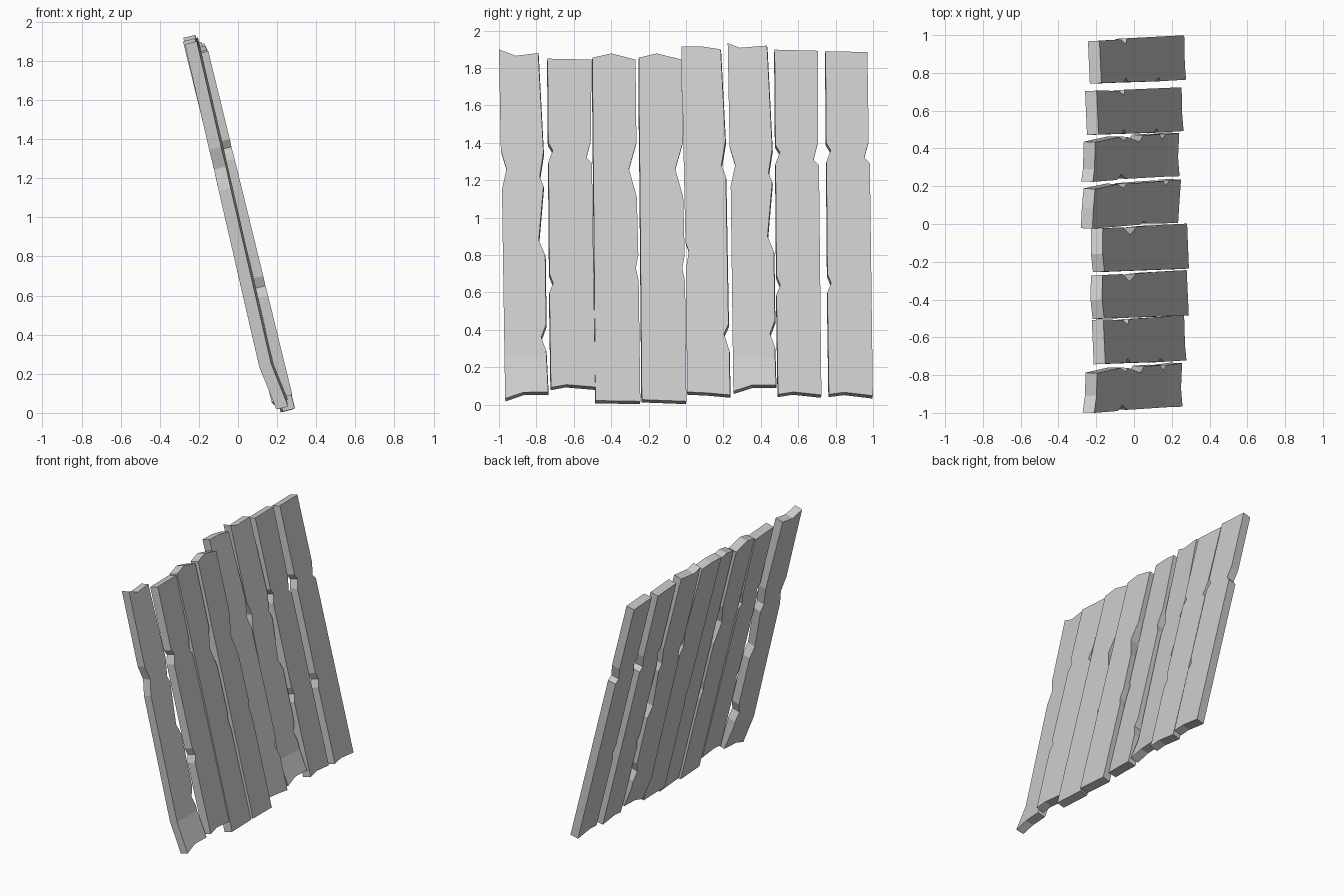
import bpy, bmesh
from mathutils import Vector

THICK = 0.063
LEAN = 0.245

# Edge silhouettes (y offset, z): left edge runs upward, right edge runs upward
EDGES = {
    "chipped": ([(.010, .60), (.030, .65), (.010, .70), (.005, 1.30), (.028, 1.36), (.004, 1.40)],
                [(.237, 1.29), (.208, 1.32), (.231, 1.41)]),
    "bent": ([(.016, 1.15), (.040, 1.26), (.010, 1.36)],
             [(.252, .29), (.226, .36), (.252, .43), (.247, .80), (.213, .88),
              (.238, 1.17), (.218, 1.22), (.238, 1.35)]),
    "gouged": ([(.005, 1.27), (.003, 1.40)],
               [(.247, .66), (.232, .73), (.245, .80), (.237, 1.11), (.195, 1.26), (.235, 1.40)]),
    "worn": ([(.027, .74), (.040, .82), (.022, .87)],
             [(.257, .29), (.228, .38), (.252, .43), (.238, 1.22), (.214, 1.28), (.236, 1.41)]),
}

# edge style, y origin, edge z shift, x at the foot, twist, bottom points (left to right), top points (right to left)
PLANKS = [
    ("bent", -1.0, 0, .275, .05,
     [(.033, .033), (.13, .066), (.263, .068)], [(.21, 1.88), (.09, 1.865), (0, 1.90)]),
    ("chipped", -.74, 0, .295, -.05,
     [(.018, .092), (.10, .107), (.256, .094)], [(.235, 1.845), (0, 1.85)]),
    ("gouged", -.50, 0, .290, -.05,
     [(.016, .022), (.256, .018)], [(.23, 1.845), (.10, 1.878), (0, 1.855)]),
    ("gouged", -.252, 0, .292, -.05,
     [(.016, .027), (.254, .018)], [(.23, 1.845), (.095, 1.878), (0, 1.855)]),
    ("worn", -.025, 0, .255, .05,
     [(.030, .068), (.14, .063), (.26, .052)], [(.21, 1.90), (.11, 1.915), (0, 1.915)]),
    ("bent", .223, .02, .275, .05,
     [(.030, .072), (.13, .105), (.258, .105)], [(.21, 1.92), (.065, 1.908), (0, 1.933)]),
    ("chipped", .474, -.01, .271, -.05,
     [(.018, .055), (.10, .068), (.25, .052)], [(.232, 1.892), (0, 1.898)]),
    ("chipped", .746, 0, .284, -.05,
     [(.018, .055), (.10, .066), (.253, .048)], [(.224, 1.885), (0, 1.89)]),
]


def face_x(style, z):
    """Lean of the upper face; bent planks kick outward near the foot."""
    if style != "bent":
        return -LEAN * z
    return -.40 * z if z < .25 else -.10 - .23 * (z - .25)


def make_plank(index, style, y0, dz, foot_x, twist, bottom, top):
    left, right = EDGES[style]
    outline = (bottom + [(y, z + dz) for y, z in right] + top
               + [(y, z + dz) for y, z in reversed(left)])

    # Flat board with its upper face at x = 0
    bm = bmesh.new()
    front = [bm.verts.new((0, y, z)) for y, z in outline]
    back = [bm.verts.new((-THICK, y, z)) for y, z in outline]
    bm.faces.new(front)
    bm.faces.new(back[::-1])
    n = len(outline)
    for i in range(n):
        j = (i + 1) % n
        bm.faces.new((front[j], front[i], back[i], back[j]))

    # Extra cut where a bent plank folds
    if style == "bent":
        bmesh.ops.bisect_plane(bm, geom=bm.verts[:] + bm.edges[:] + bm.faces[:],
                               plane_co=(0, 0, .25), plane_no=(0, 0, 1))

    # Lean and twist the board, with its thickness square to the face
    normal = Vector((1, -twist, LEAN)).normalized()
    for v in bm.verts:
        depth, y, z = v.co
        on_face = Vector((foot_x + face_x(style, z) + twist * (y - .125), y0 + y, z))
        v.co = on_face + normal * depth
    bmesh.ops.recalc_face_normals(bm, faces=bm.faces[:])

    mesh = bpy.data.meshes.new(f"plank_{index}")
    bm.to_mesh(mesh)
    bm.free()
    bpy.context.collection.objects.link(bpy.data.objects.new(f"plank_{index}", mesh))


# Row of leaning boards
for i, spec in enumerate(PLANKS, 1):
    make_plank(i, *spec)
